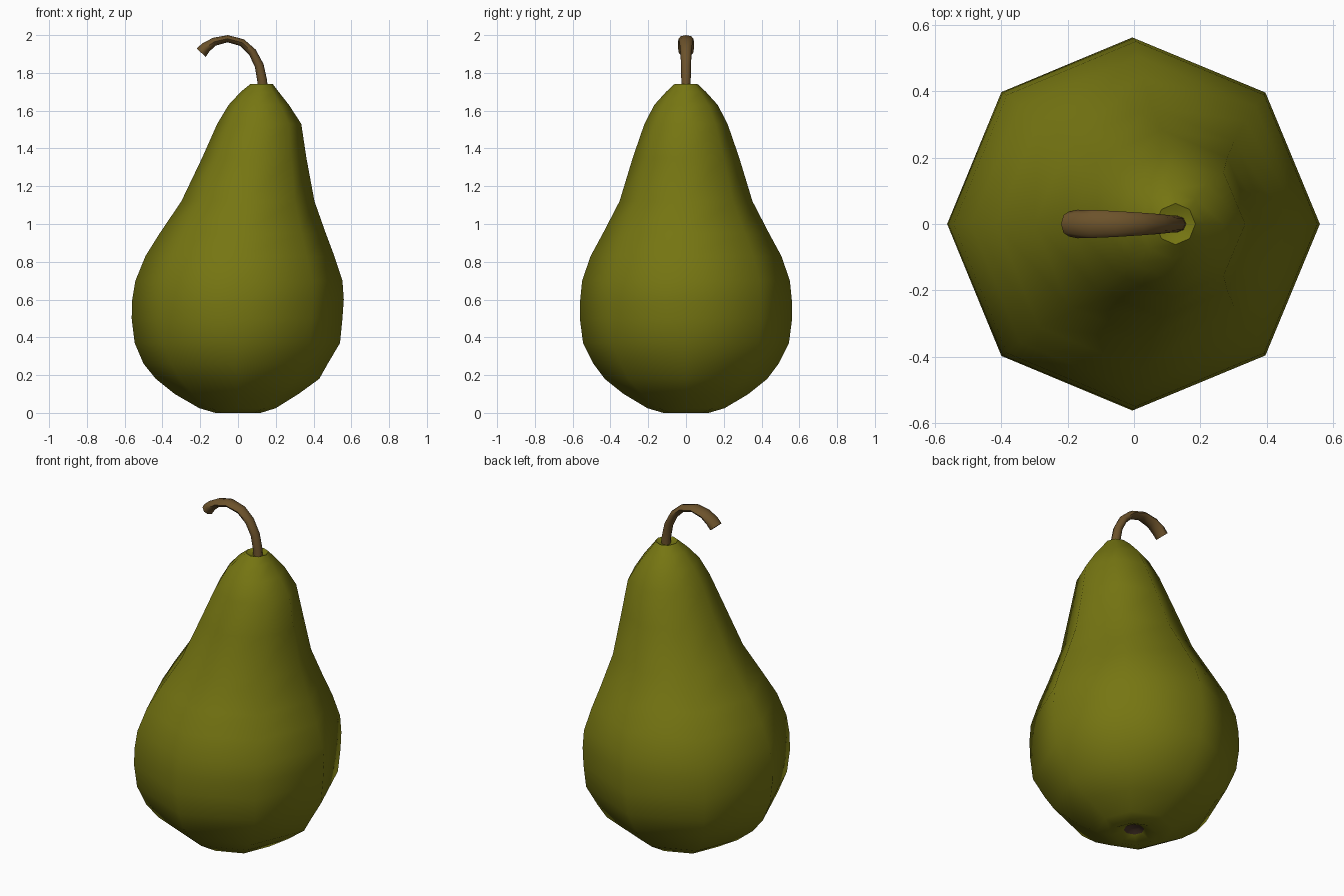
import bpy, bmesh, math
from mathutils import Vector

if "Cube" in bpy.data.objects:
    bpy.data.objects.remove(bpy.data.objects["Cube"])


def material(name, rgb):
    m = bpy.data.materials.new(name)
    m.diffuse_color = (*rgb, 1)
    m.use_nodes = True
    m.node_tree.nodes["Principled BSDF"].inputs["Base Color"].default_value = m.diffuse_color
    return m


green = material("pear green", (0.18, 0.18, 0.006))
brown = material("stem brown", (0.15, 0.085, 0.024))
dark = material("calyx brown", (0.075, 0.04, 0.025))


def loft(name, rings, mats, pick=lambda i: 0):
    """Skin a list of vertex rings and cap both ends."""
    bm = bmesh.new()
    rows = [[bm.verts.new(p) for p in r] for r in rings]
    n = len(rows[0])
    for i in range(len(rows) - 1):
        for k in range(n):
            j = (k + 1) % n
            f = bm.faces.new((rows[i][k], rows[i][j], rows[i + 1][j], rows[i + 1][k]))
            f.material_index = pick(i)
    bm.faces.new(rows[0][::-1]).material_index = pick(0)
    bm.faces.new(rows[-1]).material_index = pick(len(rows) - 2)
    bmesh.ops.recalc_face_normals(bm, faces=bm.faces)
    me = bpy.data.meshes.new(name)
    bm.to_mesh(me)
    bm.free()
    for m in mats:
        me.materials.append(m)
    ob = bpy.data.objects.new(name, me)
    bpy.context.collection.objects.link(ob)
    bpy.ops.object.select_all(action='DESELECT')
    ob.select_set(True)
    bpy.context.view_layer.objects.active = ob
    bpy.ops.object.shade_smooth_by_angle(angle=math.radians(60))
    return ob


ANGLES = [k * math.pi / 4 for k in range(8)]

# Pear body: z, left x, right x, half depth; starts in the calyx dimple
profile = [
    (0.045, -0.03, 0.03, 0.03), (0.03, -0.055, 0.055, 0.055),
    (0.0, -0.12, 0.12, 0.12), (0.025, -0.205, 0.20, 0.205),
    (0.10, -0.335, 0.32, 0.33), (0.18, -0.435, 0.43, 0.43),
    (0.26, -0.50, 0.475, 0.49), (0.37, -0.547, 0.54, 0.545),
    (0.50, -0.563, 0.553, 0.562), (0.60, -0.56, 0.56, 0.56),
    (0.70, -0.543, 0.553, 0.55), (0.83, -0.49, 0.51, 0.505),
    (0.95, -0.415, 0.465, 0.44), (1.12, -0.30, 0.405, 0.352),
    (1.35, -0.19, 0.362, 0.282), (1.53, -0.11, 0.335, 0.22),
    (1.63, -0.05, 0.27, 0.168), (1.70, 0.015, 0.215, 0.105),
    (1.74, 0.065, 0.185, 0.062), (1.725, 0.105, 0.155, 0.028),
]
rings = [[((l + r) / 2 + (r - l) / 2 * math.cos(a), d * math.sin(a), z) for a in ANGLES]
         for z, l, r, d in profile]
loft("pear_body", rings, [green, dark], lambda i: 1 if i == 0 else 0)

# Curved stem: x, z, in-plane half thickness, half depth
path = [
    (0.132, 1.70, 0.027, 0.025), (0.128, 1.76, 0.026, 0.025),
    (0.112, 1.84, 0.024, 0.026), (0.076, 1.91, 0.022, 0.030),
    (0.022, 1.96, 0.020, 0.034), (-0.055, 1.981, 0.019, 0.039),
    (-0.125, 1.965, 0.022, 0.042), (-0.17, 1.935, 0.028, 0.043),
    (-0.195, 1.907, 0.033, 0.038),
]
stem = []
for i, (x, z, t, d) in enumerate(path):
    a, b = path[max(i - 1, 0)], path[min(i + 1, len(path) - 1)]
    tangent = Vector((b[0] - a[0], 0, b[1] - a[1])).normalized()
    side = Vector((tangent.z, 0, -tangent.x))
    stem.append([Vector((x, 0, z)) + side * t * math.cos(k) + Vector((0, d * math.sin(k), 0))
                 for k in ANGLES])
loft("stem", stem, [brown])
